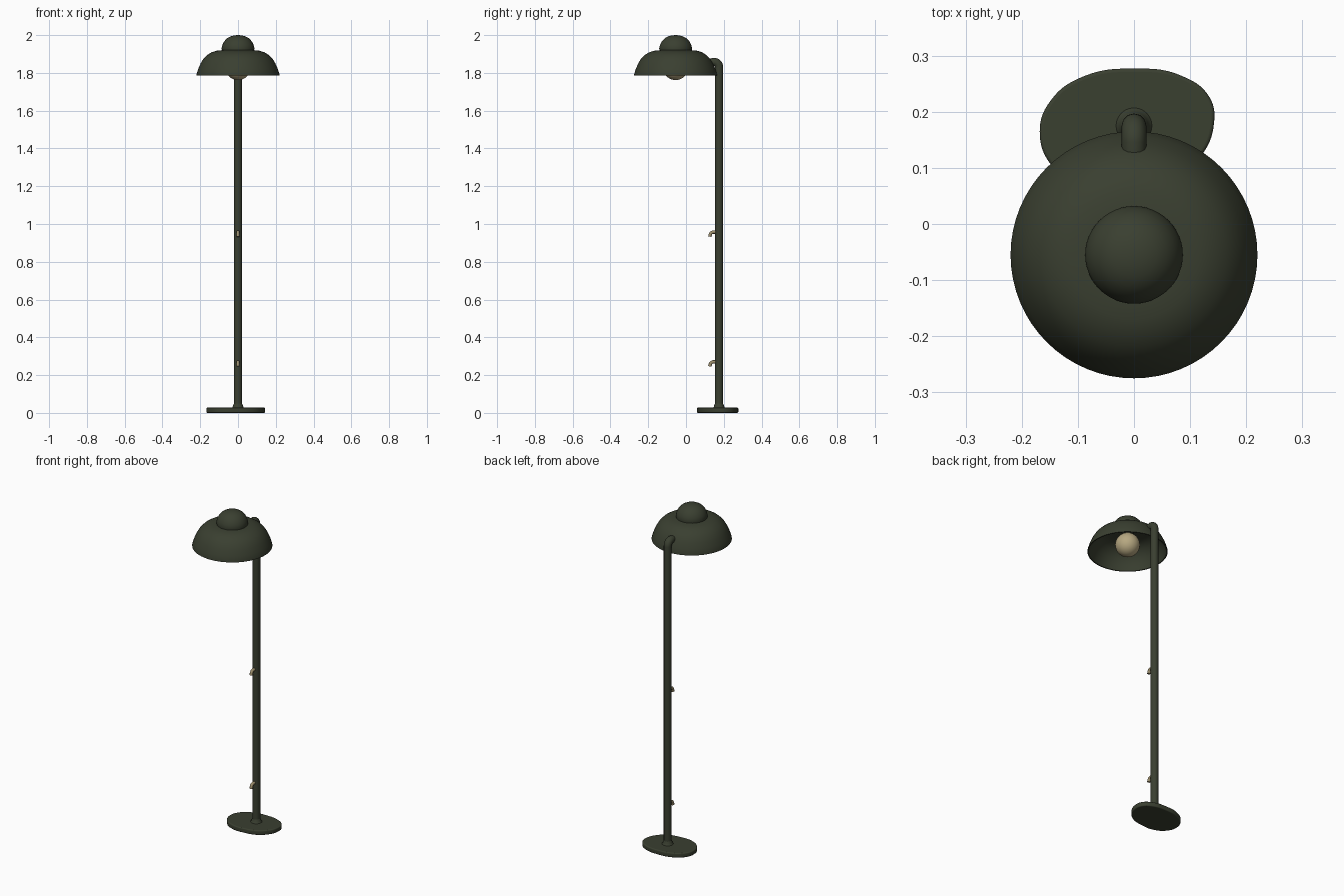
import bpy
import bmesh
from math import sin, cos, pi, radians
from mathutils import Vector

cube = bpy.data.objects.get("Cube")
if cube:
    bpy.data.objects.remove(cube, do_unlink=True)


def material(name, rgb, rough=0.6):
    m = bpy.data.materials.new(name)
    m.use_nodes = True
    m.diffuse_color = (*rgb, 1)
    node = m.node_tree.nodes["Principled BSDF"]
    node.inputs["Base Color"].default_value = (*rgb, 1)
    node.inputs["Roughness"].default_value = rough
    return m


green = material("dark green enamel", (0.042, 0.05, 0.03))
cream = material("warm cream glass", (0.47, 0.39, 0.22))
brass = material("aged brass", (0.33, 0.27, 0.15))


def smooth(obj, angle=40):
    bpy.ops.object.select_all(action="DESELECT")
    obj.select_set(True)
    bpy.context.view_layer.objects.active = obj
    if obj.type == "CURVE":
        bpy.ops.object.convert(target="MESH")
    bpy.ops.object.shade_smooth_by_angle(angle=radians(angle))


def lathe(name, profile, centre, mat, steps=48):
    """Spin a (radius, height) profile about the vertical axis."""
    bm = bmesh.new()
    verts = [bm.verts.new((r, 0, z)) for r, z in profile]
    edges = [bm.edges.new(pair) for pair in zip(verts, verts[1:])]
    bmesh.ops.spin(bm, geom=verts + edges, cent=(0, 0, 0), axis=(0, 0, 1),
                   angle=2 * pi, steps=steps)
    bmesh.ops.remove_doubles(bm, verts=bm.verts, dist=0.0002)
    bmesh.ops.recalc_face_normals(bm, faces=bm.faces)
    mesh = bpy.data.meshes.new(name)
    bm.to_mesh(mesh)
    bm.free()
    mesh.materials.append(mat)
    obj = bpy.data.objects.new(name, mesh)
    obj.location = centre
    bpy.context.collection.objects.link(obj)
    smooth(obj)
    return obj


def curve(name, points, mat, radius, dims="3D", extrude=0.0):
    """Round tube along a path, or a filled bevelled slab from a 2D outline."""
    data = bpy.data.curves.new(name, "CURVE")
    data.dimensions = dims
    data.bevel_depth = radius
    data.bevel_resolution = 4
    data.extrude = extrude
    flat = dims == "2D"
    spline = data.splines.new("BEZIER" if flat else "POLY")
    pts = spline.bezier_points if flat else spline.points
    pts.add(len(points) - 1)
    for p, co in zip(pts, points):
        if flat:
            p.co = (*co, 0)
            p.handle_left_type = p.handle_right_type = "AUTO"
        else:
            p.co = (*co, 1)
    if flat:
        spline.use_cyclic_u = True
        data.fill_mode = "BOTH"
        data.offset = -radius
    else:
        data.use_fill_caps = True
    data.materials.append(mat)
    obj = bpy.data.objects.new(name, data)
    bpy.context.collection.objects.link(obj)
    if flat:
        obj.location.z = extrude + radius
    smooth(obj)
    return obj


POLE_Y = 0.175
HEAD = (0, -0.055, 0)

# Pebble-shaped base
outline = [(-0.168, 0.165), (-0.147, 0.222), (-0.09, 0.263), (0.0, 0.277),
           (0.085, 0.264), (0.135, 0.225), (0.142, 0.175), (0.12, 0.122),
           (0.07, 0.079), (0.0, 0.062), (-0.085, 0.065), (-0.145, 0.102)]
curve("base", outline, green, 0.006, "2D", 0.008)

# Flared collar where the pole meets the base
lathe("base_collar", [(0.034, 0.026), (0.028, 0.032), (0.025, 0.042), (0.021, 0.05)],
      (0, POLE_Y, 0), green, 24)

# Pole with its bent top reaching into the shade
bend = 0.028
path = [(0, POLE_Y, 0.012), (0, POLE_Y, 1.83)]
for i in range(1, 9):
    a = i / 8 * pi / 2
    path.append((0, POLE_Y - bend + bend * cos(a), 1.83 + bend * sin(a)))
path.append((0, 0.11, 1.85))
curve("pole", path, green, 0.022)

# Domed shade: outer skin, rolled rim, inner skin
lathe("shade", [(0, 1.922), (0.085, 1.92), (0.115, 1.917), (0.14, 1.909),
                (0.164, 1.894), (0.183, 1.875), (0.198, 1.85), (0.211, 1.82),
                (0.22, 1.791), (0.22, 1.787), (0.214, 1.787), (0.204, 1.82),
                (0.191, 1.848), (0.177, 1.868), (0.158, 1.887),
                (0.137, 1.9), (0.112, 1.908), (0, 1.912)], HEAD, green, 64)

# Round cap on top of the shade
lathe("shade_cap", [(0.085, 1.915), (0.087, 1.93), (0.083, 1.948), (0.073, 1.967),
                    (0.058, 1.983), (0.04, 1.993), (0.02, 1.9985), (0, 2.0)],
      HEAD, green)

# Bulb and its socket
ball = [(0.068 * sin(i / 16 * pi), 1.83 - 0.068 * cos(i / 16 * pi)) for i in range(17)]
lathe("bulb", ball, HEAD, cream, 32)
lathe("bulb_socket", [(0.032, 1.88), (0.032, 1.914)], HEAD, green, 24)

# Two small cable hooks on the front of the pole
for label, z in (("upper", 0.945), ("lower", 0.258)):
    hook = [(0, 0.16, z + 0.012), (0, 0.143, z + 0.012), (0, 0.133, z + 0.008),
            (0, 0.128, z - 0.002), (0, 0.126, z - 0.012)]
    curve(label + "_cable_hook", hook, brass, 0.009)
